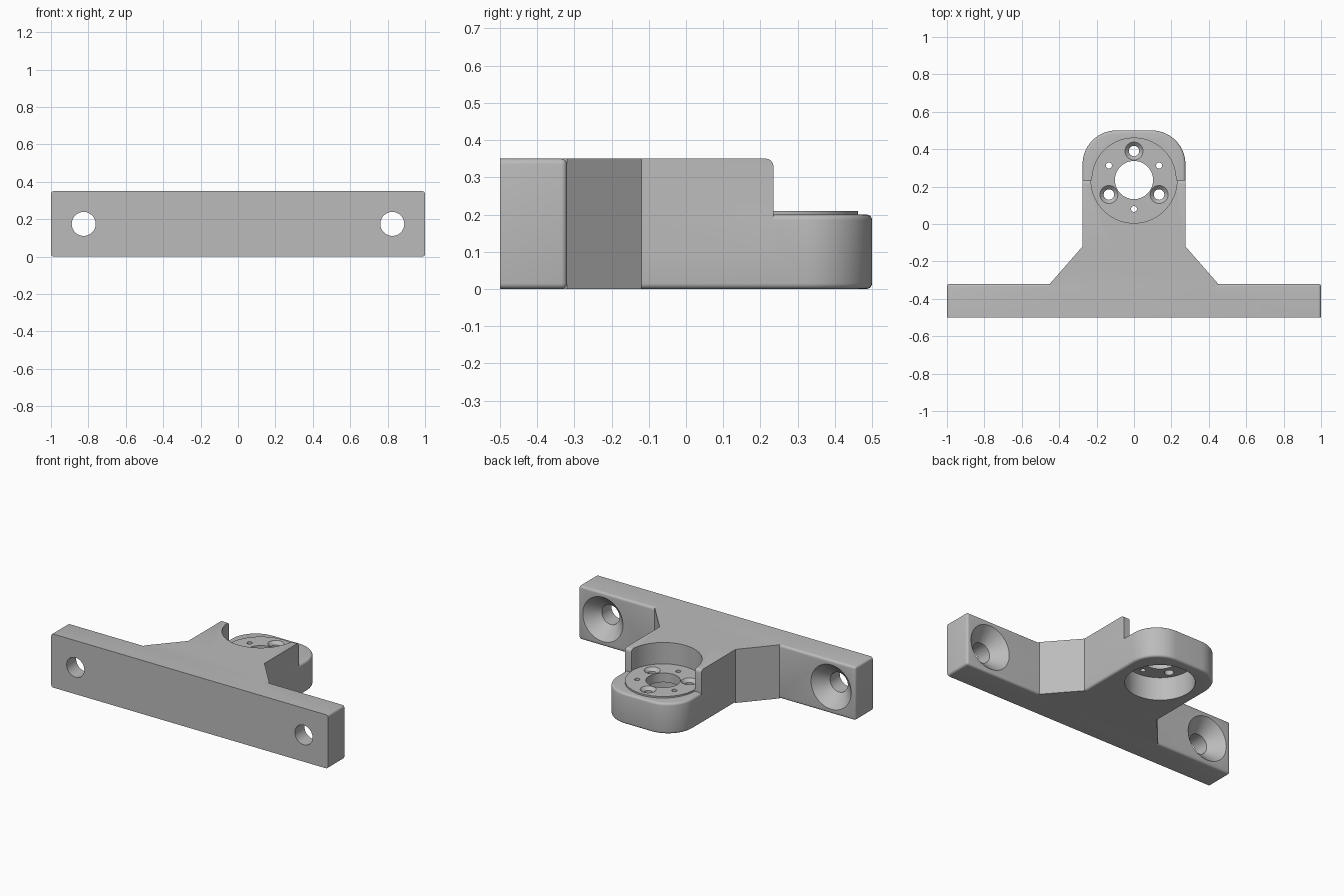
import bpy, bmesh, math
from mathutils import Matrix, Vector

cube = bpy.data.objects.get("Cube")
if cube:
    bpy.data.objects.remove(cube, do_unlink=True)

grey = bpy.data.materials.new("plain grey")
grey.use_nodes = True
color = (0.5, 0.5, 0.5, 1)
grey.diffuse_color = color
grey.node_tree.nodes["Principled BSDF"].inputs["Base Color"].default_value = color


def finish(bm, name):
    bmesh.ops.recalc_face_normals(bm, faces=bm.faces)
    mesh = bpy.data.meshes.new(name)
    bm.to_mesh(mesh)
    bm.free()
    mesh.materials.append(grey)
    obj = bpy.data.objects.new(name, mesh)
    bpy.context.collection.objects.link(obj)
    return obj


def round_edges(bm, rule, radius, segments=4):
    edges = [e for e in bm.edges if rule(*[v.co for v in e.verts])]
    bmesh.ops.bevel(bm, geom=edges, offset=radius, segments=segments,
                    profile=0.5, affect='EDGES')


def prism(outline, z0, z1):
    bm = bmesh.new()
    face = bm.faces.new([bm.verts.new((x, y, z0)) for x, y in outline])
    up = bmesh.ops.extrude_face_region(bm, geom=[face])["geom"]
    bmesh.ops.translate(bm, vec=(0, 0, z1 - z0),
                        verts=[g for g in up if isinstance(g, bmesh.types.BMVert)])
    return bm


def block(hx, y0, y1, z0, z1):
    return prism([(-hx, y0), (hx, y0), (hx, y1), (-hx, y1)], z0, z1)


def round_bar(name, start, end, r0, r1, sides=48):
    a, b = Vector(start), Vector(end)
    turn = (b - a).to_track_quat('Z', 'Y').to_matrix().to_4x4()
    bm = bmesh.new()
    bmesh.ops.create_cone(bm, cap_ends=True, segments=sides, radius1=r0, radius2=r1,
                          depth=(b - a).length,
                          matrix=Matrix.Translation((a + b) / 2) @ turn)
    return finish(bm, name)


def combine(target, other, operation):
    mod = target.modifiers.new("combine", 'BOOLEAN')
    mod.operation, mod.solver, mod.object = operation, 'EXACT', other
    bpy.context.view_layer.objects.active = target
    bpy.ops.object.modifier_apply(modifier=mod.name)
    bpy.data.objects.remove(other, do_unlink=True)


# Wall plate, square at the front and softened elsewhere
H = 0.35
FRONT, PLATE_BACK, GUSSET_BACK, CY = -0.5, -0.32, -0.12, 0.235
bm = block(1, FRONT, PLATE_BACK, 0, H)
round_edges(bm, lambda a, b: max(a.y, b.y) > FRONT + 0.01, 0.015)
bracket = finish(bm, "mounting_bracket")

# Tapered gusset between plate and arm
gusset = finish(prism([(-0.45, -0.45), (0.45, -0.45), (0.45, PLATE_BACK), (0.275, GUSSET_BACK),
                       (-0.275, GUSSET_BACK), (-0.45, PLATE_BACK)], 0, H), "gusset")

# Low arm with a rounded end
bm = block(0.275, -0.2, 0.5, 0, 0.2)
round_edges(bm, lambda a, b: a.y > 0.4 and b.y > 0.4 and abs(a.x - b.x) < 0.01, 0.18, 14)
round_edges(bm, lambda a, b: abs(a.z - b.z) < 0.001 and max(a.y, b.y) > -0.1, 0.015)
arm = finish(bm, "arm")

# Tall part of the arm
bm = block(0.275, -0.25, CY, 0.1, H)
round_edges(bm, lambda a, b: min(a.y, b.y) > 0 and min(a.z, b.z) > 0.3, 0.02)
tall_arm = finish(bm, "tall_arm")

for part in (gusset, arm, tall_arm):
    combine(bracket, part, 'UNION')

# Round motor seat
combine(bracket, round_bar("pocket", (0, CY, 0.21), (0, CY, 0.5), 0.23, 0.23, 96), 'DIFFERENCE')
combine(bracket, round_bar("seat", (0, CY, 0.17), (0, CY, 0.21), 0.227, 0.227, 96), 'UNION')
combine(bracket, round_bar("under_recess", (0, CY, -0.1), (0, CY, 0.15), 0.205, 0.205, 96),
        'DIFFERENCE')
combine(bracket, round_bar("shaft_hole", (0, CY, 0.1), (0, CY, 0.3), 0.102, 0.102, 64), 'DIFFERENCE')

# Countersunk screw holes alternating with small pin holes
for i in range(6):
    angle = math.radians(90 + 60 * i)
    x, y = 0.155 * math.cos(angle), CY + 0.155 * math.sin(angle)
    radius = 0.028 if i % 2 == 0 else 0.016
    combine(bracket, round_bar("hole", (x, y, 0.1), (x, y, 0.3), radius, radius, 24), 'DIFFERENCE')
    if i % 2 == 0:
        combine(bracket, round_bar("sink", (x, y, 0.185), (x, y, 0.22), 0.023, 0.058, 32),
                'DIFFERENCE')

# Wall screw holes, countersunk from the back
for side in (-1, 1):
    x, z = 0.825 * side, H / 2
    combine(bracket, round_bar("bolt_hole", (x, -0.6, z), (x, -0.2, z), 0.064, 0.064), 'DIFFERENCE')
    combine(bracket, round_bar("bolt_sink", (x, PLATE_BACK - 0.09, z), (x, PLATE_BACK + 0.01, z),
                               0.055, 0.155), 'DIFFERENCE')

bpy.ops.object.select_all(action='DESELECT')
bracket.select_set(True)
bpy.context.view_layer.objects.active = bracket
bpy.ops.object.shade_smooth_by_angle(angle=math.radians(30))
